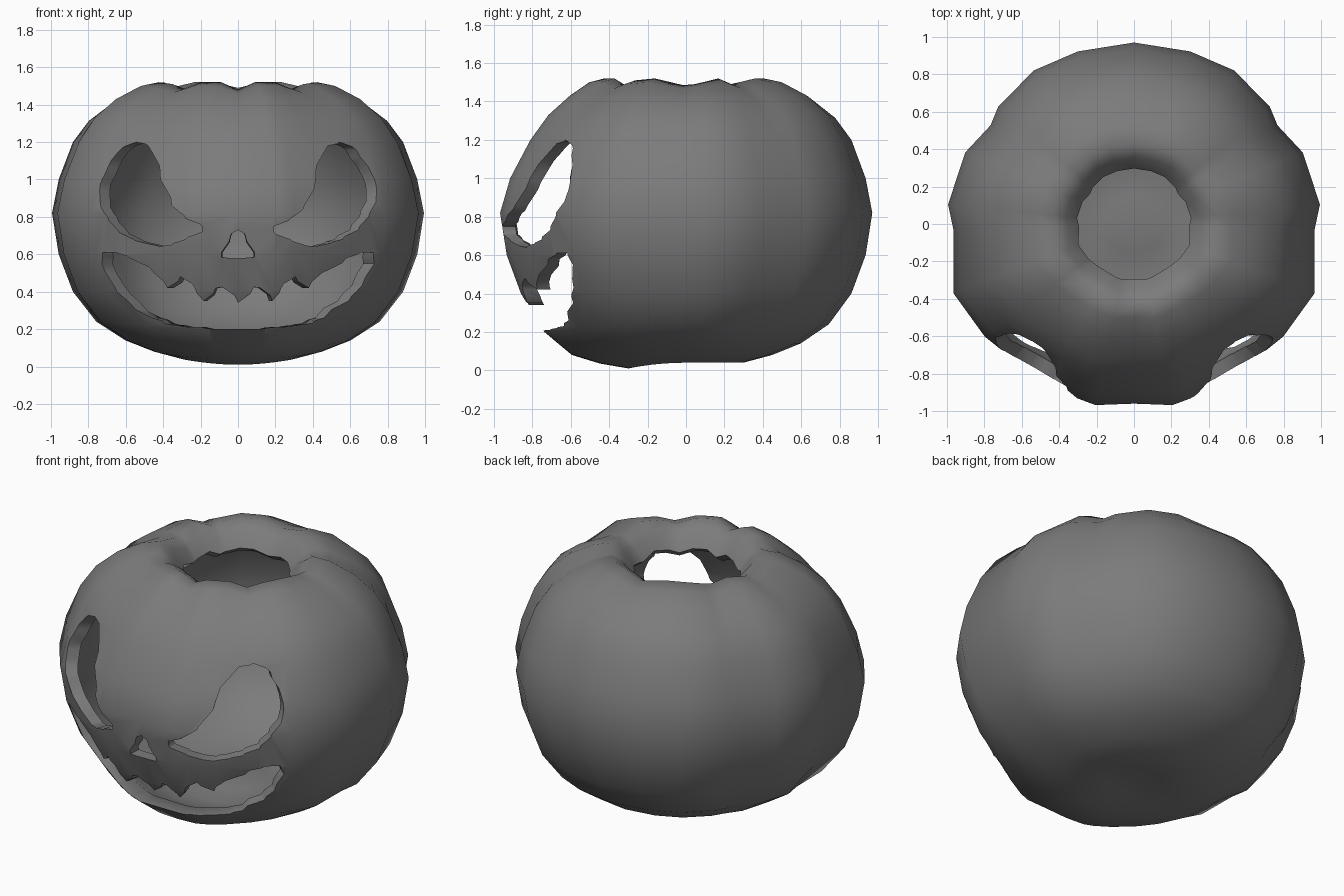
import bpy, bmesh, math
from mathutils import Vector

cube = bpy.data.objects.get("Cube")
if cube:
    bpy.data.objects.remove(cube, do_unlink=True)

# Dull grey skin
skin = bpy.data.materials.new("dull_grey")
skin.use_nodes = True
GREY = (0.2, 0.2, 0.2, 1)
skin.diffuse_color = GREY
skin.node_tree.nodes["Principled BSDF"].inputs["Base Color"].default_value = GREY

# Shell profile from the bottom centre to the rim of the top hole:
# radius, height, how far the front draws in, how far the front sags
PROFILE = [(.15, .05, 0, .01), (.3, .04, 0, .03), (.45, .08, 0, .045), (.6, .14, 0, .06),
           (.75, .24, 0, .04), (.87, .4, 0, 0), (.945, .6, 0, 0), (.98, .82, 0, 0),
           (.945, 1, .02, 0), (.87, 1.2, .06, 0), (.785, 1.33, .08, 0), (.67, 1.43, .09, 0),
           (.53, 1.5, .04, 0), (.43, 1.52, 0, 0), (.36, 1.475, 0, 0), (.3, 1.39, 0, 0)]
# Ribs from the front round to the back: angle, radius factor, dip at the top
RIBS = [(0, .98, .04), (12, 1.01, 0), (18, 1, 0), (28, .98, 0), (42, .99, .035),
        (53, 1.02, .01), (69, 1.055, 0), (88, .985, .035), (96, 1.02, .03), (113, 1, 0),
        (124.5, .95, .03), (131, .98, .02), (147, 1, 0), (162, .99, 0), (180, .99, .03)]


def ring_point(angle, radius, z):
    a = math.radians(angle)
    return Vector((radius * math.sin(a), -radius * math.cos(a), z))


def radius_at(z):
    for (r0, z0, *_), (r1, z1, *_) in zip(PROFILE[1:], PROFILE[2:]):
        if z0 <= z <= z1:
            return r0 + (r1 - r0) * (z - z0) / (z1 - z0)
    return 1


def finish(name, bm):
    bmesh.ops.recalc_face_normals(bm, faces=bm.faces)
    mesh = bpy.data.meshes.new(name)
    bm.to_mesh(mesh)
    bm.free()
    mesh.materials.append(skin)
    obj = bpy.data.objects.new(name, mesh)
    bpy.context.collection.objects.link(obj)
    return obj


# Ribbed hollow shell, open at the top
columns = RIBS + [(-a, f, d) for a, f, d in reversed(RIBS[1:-1])]
bm = bmesh.new()
rings = []
for r, z, draw, sag in PROFILE:
    top = max(0, min(1, (z - 1.2) / .25))
    low = min(1, z / .3)
    ring = []
    for a, f, d in columns:
        front = max(0, math.cos(math.radians(a))) ** 2
        radius = r * (1 + (f - 1) * low) * (1 - draw * front)
        ring.append(bm.verts.new(ring_point(a, radius, z - d * top - sag * front)))
    rings.append(ring)
base = bm.verts.new((0, 0, .06))
n = len(columns)
for i in range(n):
    j = (i + 1) % n
    bm.faces.new((base, rings[0][j], rings[0][i]))
    for lower, upper in zip(rings, rings[1:]):
        bm.faces.new((lower[i], lower[j], upper[j], upper[i]))
shell = finish("pumpkin_shell", bm)
solid = shell.modifiers.new("wall", "SOLIDIFY")
solid.thickness = .07
solid.offset = -1


# Cutters run radially through the wall; each station is x, low z, high z
def cutter(name, stations):
    bm = bmesh.new()
    frames = []
    for x, lo, hi in stations:
        frame = []
        for z, depth in ((lo, 1.2), (hi, 1.2), (hi, .4), (lo, .4)):
            angle = math.degrees(math.asin(x / radius_at(z)))
            frame.append(bm.verts.new(ring_point(angle, depth, z)))
        frames.append(frame)
    for a, b in zip(frames, frames[1:]):
        for k in range(4):
            m = (k + 1) % 4
            bm.faces.new((a[k], a[m], b[m], b[k]))
    bm.faces.new(frames[0])
    bm.faces.new(frames[-1])
    bmesh.ops.triangulate(bm, faces=bm.faces)
    obj = finish(name, bm)
    obj.hide_render = True
    return obj


def mirrored(stations):
    return [(-x, lo, hi) for x, lo, hi in reversed(stations)]


EYE = [(.19, .72, .75), (.28, .68, .79), (.36, .65, .86), (.43, .64, 1), (.51, .66, 1.18),
       (.57, .68, 1.2), (.65, .73, 1.155), (.7, .8, 1.07), (.735, .88, .97)]
MOUTH = [(0, .2, .34), (.085, .2, .425), (.12, .2, .42), (.18, .21, .35), (.23, .21, .42),
         (.31, .22, .48), (.385, .23, .42), (.46, .26, .5), (.59, .35, .58), (.66, .43, .61),
         (.72, .55, .61)]
NOSE = [(0, .58, .73), (.04, .58, .7), (.09, .585, .61)]
cutters = [cutter("left_eye_cutter", EYE), cutter("right_eye_cutter", mirrored(EYE)),
           cutter("mouth_cutter", mirrored(MOUTH[1:]) + MOUTH),
           cutter("nose_cutter", mirrored(NOSE[1:]) + NOSE)]
for c in cutters:
    cut = shell.modifiers.new(c.name, "BOOLEAN")
    cut.operation = "DIFFERENCE"
    cut.solver = "EXACT"
    cut.object = c

# Apply the cuts, then remove the helpers and smooth the skin
bpy.ops.object.select_all(action="DESELECT")
bpy.context.view_layer.objects.active = shell
shell.select_set(True)
for m in list(shell.modifiers):
    bpy.ops.object.modifier_apply(modifier=m.name)
for c in cutters:
    bpy.data.objects.remove(c, do_unlink=True)
bpy.ops.object.shade_smooth_by_angle(angle=math.radians(50))
